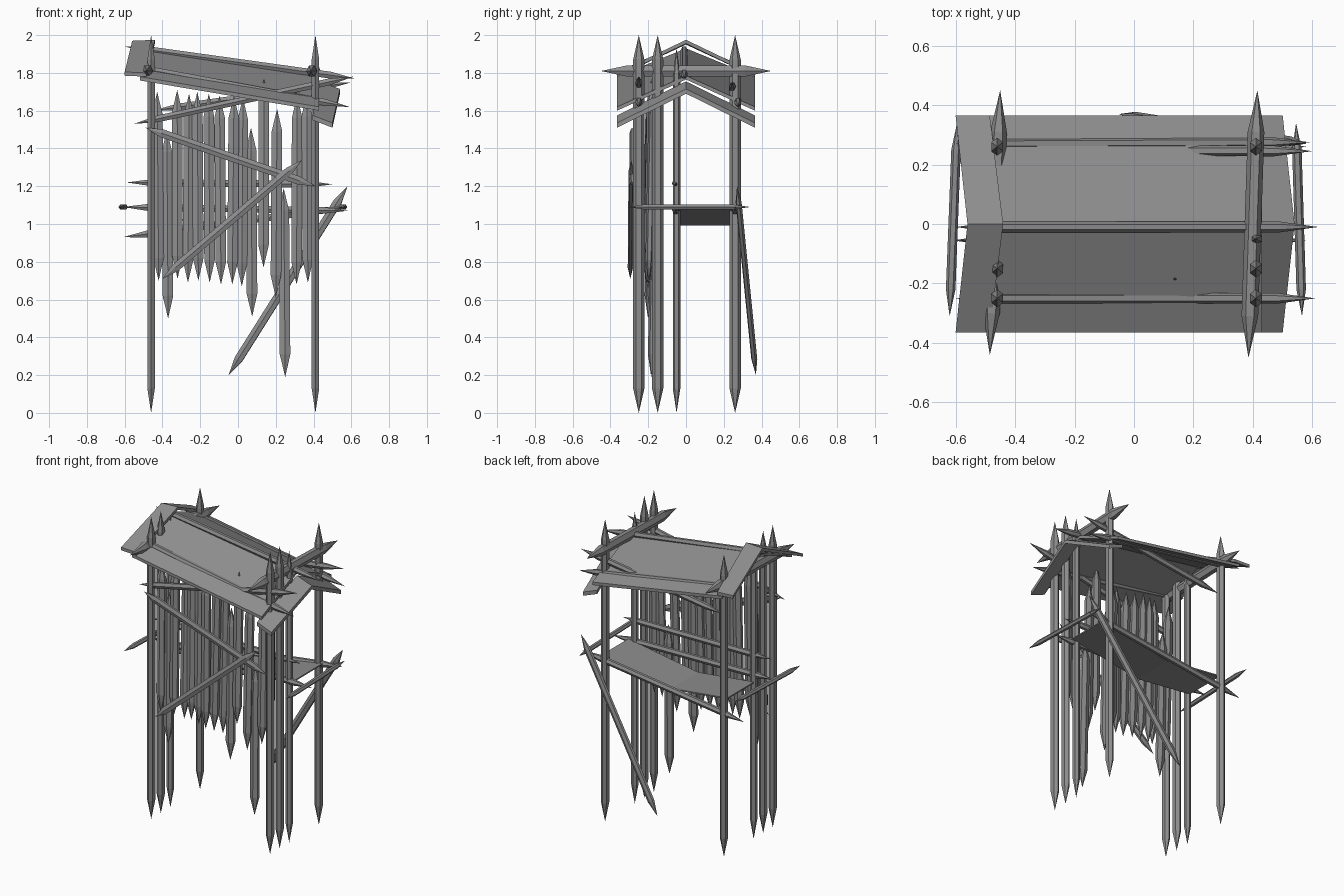
import bpy, bmesh, random
from mathutils import Vector

random.seed(4)
if "Cube" in bpy.data.objects:
    bpy.data.objects.remove(bpy.data.objects["Cube"])

wood = bpy.data.materials.new("weathered grey wood")
wood.use_nodes = True
GREY = (0.27, 0.27, 0.27, 1)
wood.diffuse_color = GREY
wood.node_tree.nodes["Principled BSDF"].inputs["Base Color"].default_value = GREY


def finish(bm, name):
    bmesh.ops.recalc_face_normals(bm, faces=bm.faces)
    mesh = bpy.data.meshes.new(name)
    bm.to_mesh(mesh)
    bm.free()
    mesh.materials.append(wood)
    obj = bpy.data.objects.new(name, mesh)
    bpy.context.collection.objects.link(obj)
    return obj


def stake(name, a, b, wide=0.03, thin=0.02, tip=0.12):
    """Six-sided pole sharpened at both ends; wide is the half size sideways."""
    a, b = Vector(a), Vector(b)
    d = (b - a).normalized()
    up = Vector((1, 0, 0)) if abs(d.z) > 0.9 else Vector((0, 0, 1))
    side = d.cross(up).normalized()
    up = side.cross(d)
    bm = bmesh.new()
    rings = []
    for centre in (a + d * tip, b - d * tip):
        rings.append([bm.verts.new(centre + side * wide * s + up * thin * u)
                      for s, u in ((1, 0), (.5, 1), (-.5, 1), (-1, 0), (-.5, -1), (.5, -1))])
    ends = [bm.verts.new(a), bm.verts.new(b)]
    for i in range(6):
        j = (i + 1) % 6
        bm.faces.new((rings[0][i], rings[0][j], rings[1][j], rings[1][i]))
        for ring, end in zip(rings, ends):
            bm.faces.new((ring[i], ring[j], end))
    return finish(bm, name)


def panel(name, corners, thick):
    """Flat board: four top corners, given thickness straight down."""
    bm = bmesh.new()
    top = [bm.verts.new(c) for c in corners]
    low = [bm.verts.new(Vector(c) - Vector((0, 0, thick))) for c in corners]
    bm.faces.new(top)
    bm.faces.new(low)
    for i in range(4):
        j = (i + 1) % 4
        bm.faces.new((top[i], top[j], low[j], low[i]))
    return finish(bm, name)


# Upright posts, four on each side
for side, x in (("right", -0.46), ("left", 0.41)):
    for i, (y, w, top) in enumerate(((-.25, .03, 2), (-.15, .03, 2), (-.05, .02, 1.93), (.26, .03, 2))):
        stake(f"{side}_post_{i + 1}", (x, y, 0), (x, y, top), w, 0.02, 0.13)

# Front palisade: x and bottom height of each picket, all about one unit long
pickets = ((-.42, .7), (-.37, .5), (-.32, .71), (-.265, .69), (-.21, .7), (-.15, .69),
           (-.09, .68), (-.03, .68), (.02, .67), (.075, .51), (.135, .77), (.2, .61),
           (.25, .19), (.31, .68), (.37, .69))
for i, (x, z) in enumerate(pickets):
    y = -0.2 + random.uniform(-.015, .02)
    stake(f"picket_{i + 1}", (x, y, z), (x + random.uniform(-.01, .01), y + .02, z + 1), 0.02, 0.028, 0.12)

# Cross beams running front to back
stake("right_top_crossbeam", (-.485, -.44, 1.81), (-.45, .45, 1.81), 0.028, 0.03, 0.14)
stake("left_top_crossbeam", (.385, -.45, 1.81), (.415, .45, 1.81), 0.028, 0.03, 0.14)
stake("right_floor_crossbeam", (-.62, -.31, 1.09), (-.595, .34, 1.09), 0.016, 0.013, 0.09)
stake("left_floor_crossbeam", (.565, -.31, 1.09), (.545, .34, 1.09), 0.016, 0.013, 0.09)

# Long rails running side to side
rails = {
    "ridge_pole": ((-.6, -.01, 1.94), (.62, -.01, 1.77)),
    "front_eave_pole": ((-.6, -.25, 1.84), (.59, -.25, 1.62)),
    "back_eave_pole": ((-.6, .27, 1.82), (.59, .275, 1.62)),
    "front_roof_brace": ((-.55, -.25, 1.53), (.61, -.25, 1.78)),
    "back_roof_brace": ((-.45, .25, 1.6), (.6, .245, 1.75)),
    "upper_rail": ((-.59, -.055, 1.22), (.5, -.055, 1.21)),
    "inner_floor_beam": ((-.61, -.055, 1.09), (.58, -.055, 1.07)),
    "outer_floor_beam": ((-.61, .26, .93), (.58, .26, 1.09)),
}
for name, (a, b) in rails.items():
    stake(name, a, b, 0.018, 0.018, 0.13)

# Diagonal braces
stake("front_upper_brace", (-.49, -.285, 1.51), (.41, -.285, 1.2), 0.014, 0.022, 0.09)
stake("front_lower_brace", (-.4, -.295, .71), (.34, -.29, 1.34), 0.014, 0.022, 0.09)
stake("back_brace", (-.05, .37, .2), (.58, .27, 1.2), 0.016, 0.022, 0.1)

# Sagging floor in two boards
panel("left_floor_board", ((.45, -.04, 1.085), (.45, .24, 1.085), (-.06, .24, 1), (-.06, -.04, 1)), 0.008)
panel("right_floor_board", ((-.06, -.04, 1), (-.06, .24, 1), (-.47, .24, 1.045), (-.47, -.04, 1.045)), 0.008)

# Gabled roof: main slopes plus a capping board at each end
for side, s in (("front", -1), ("back", 1)):
    e = 0.365 * s
    panel(f"{side}_roof", ((-.5, 0, 1.93), (.43, 0, 1.785), (.43, e, 1.62), (-.52, e, 1.78)), 0.02)
    panel(f"{side}_right_roof_end", ((-.56, 0, 1.97), (-.44, 0, 1.975), (-.485, e, 1.8), (-.6, e, 1.805)), 0.02)
    panel(f"{side}_left_roof_end", ((.43, 0, 1.755), (.54, 0, 1.715), (.5, e, 1.535), (.395, e, 1.575)), 0.025)
